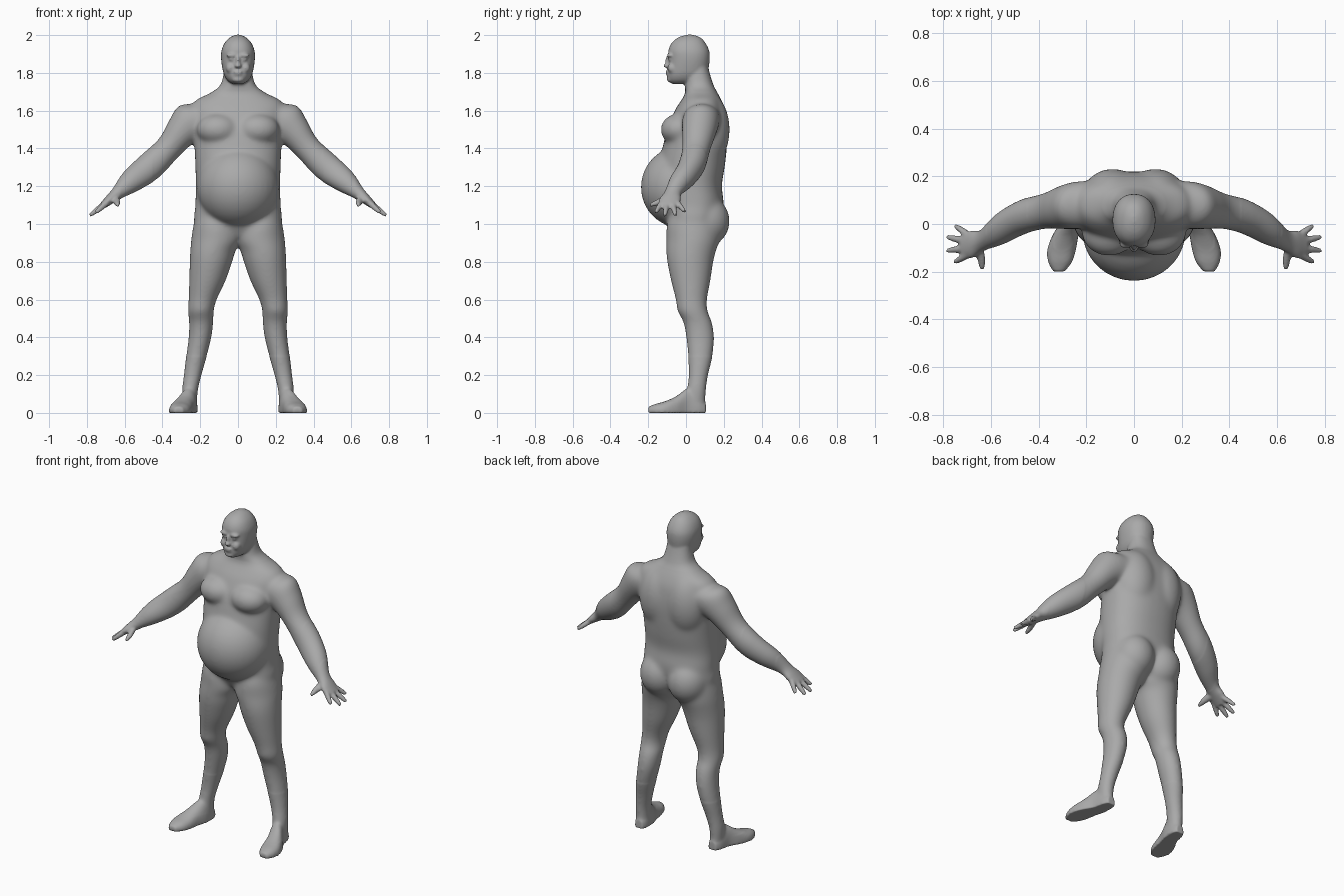
import bpy
import bmesh
from math import cos, sin, tau
from mathutils import Vector, Matrix

cube = bpy.data.objects.get("Cube")
if cube:
    bpy.data.objects.remove(cube)

X, Y, Z = Vector((1, 0, 0)), Vector((0, 1, 0)), Vector((0, 0, 1))
HAND_NORMAL = Vector((.69, 0, .72))
HAND_ALONG = Vector((.72, 0, -.69))
SIDES, STEPS = 32, 5
bm = bmesh.new()


def spline(a, b, c, d, t):
    """Smooth blend from b to c, one value at a time."""
    return [q + t * (r - p + t * (2 * p - 5 * q + 4 * r - s + t * (3 * (q - r) + s - p))) / 2
            for p, q, r, s in zip(a, b, c, d)]


def rounded(v, power):
    return abs(v) ** (2 / power) * (1 if v > 0 else -1)


def loft(rings, u, v, power=2):
    """Closed skin over rings of (x, y, z, radius along u, radius along v)."""
    padded = [rings[0], *rings, rings[-1]]
    fine = [spline(*padded[i:i + 4], k / STEPS)
            for i in range(len(rings) - 1) for k in range(STEPS)] + [rings[-1]]
    loops = []
    for x, y, z, ru, rv in fine:
        loop = []
        for i in range(SIDES):
            a = tau * i / SIDES
            p = Vector((x, y, z)) + u * ru * rounded(cos(a), power) + v * rv * rounded(sin(a), power)
            p.z = max(p.z, 0)
            loop.append(bm.verts.new(p))
        loops.append(loop)
    for low, high in zip(loops, loops[1:]):
        for i in range(SIDES):
            j = (i + 1) % SIDES
            bm.faces.new((low[i], low[j], high[j], high[i]))
    bm.faces.new(loops[0])
    bm.faces.new(loops[-1])


def stack(levels, power=2):
    """Horizontal rings given as (z, left edge, right edge, front, back)."""
    loft([((a + b) / 2, (f + k) / 2, z, (b - a) / 2, (k - f) / 2)
          for z, a, b, f, k in levels], X, Y, power)


def centred(levels, power=2):
    """Horizontal rings given as (z, half width, front, back)."""
    stack([(z, -w, w, f, k) for z, w, f, k in levels], power)


def blob(centre, radii):
    matrix = Matrix.Translation(centre) @ Matrix.Diagonal((*radii, 1))
    bmesh.ops.create_uvsphere(bm, u_segments=SIDES, v_segments=SIDES // 2, radius=1, matrix=matrix)


# Leg
stack([(1.1, .05, .21, -.06, .16), (1, 0, .235, -.1, .18), (.92, -.02, .248, -.105, .18),
       (.86, .012, .253, -.105, .16), (.8, .03, .256, -.1, .145), (.7, .065, .259, -.08, .13),
       (.6, .112, .262, -.055, .112), (.54, .128, .266, -.046, .115), (.48, .13, .26, -.015, .138),
       (.4, .14, .262, 0, .15), (.3, .165, .275, .01, .141), (.2, .193, .287, .014, .117),
       (.12, .212, .296, .005, .106), (.04, .217, .292, 0, .102)])

# Foot, from heel to toes
loft([(x, y, .01, w, h) for y, x, w, h in (
    (.105, .253, .025, .04), (.07, .255, .04, .08), (.01, .263, .046, .12), (-.05, .288, .055, .08),
    (-.11, .304, .06, .052), (-.16, .31, .05, .038), (-.2, .315, .024, .022))], X, Z, 2.4)

# Arm and palm
loft([(.14, .09, 1.58, .07, .09), (.23, .08, 1.55, .112, .1), (.3, .07, 1.49, .09, .092),
      (.37, .055, 1.4, .072, .076), (.465, .03, 1.305, .077, .073), (.56, -.02, 1.23, .065, .068),
      (.635, -.068, 1.165, .037, .046), (.68, -.085, 1.128, .026, .058),
      (.718, -.09, 1.095, .018, .052)], HAND_NORMAL, Y)

# Fingers and thumb
for base_y, x, y, z in ((-.05, .75, -.008, 1.065), (-.075, .784, -.055, 1.045),
                        (-.1, .785, -.112, 1.045), (-.125, .753, -.16, 1.06)):
    base, tip = Vector((.69, base_y, 1.118)), Vector((x, y, z))
    loft([(*base.lerp(tip, t), r, r) for t, r in ((0, .017), (.6, .015), (1, .01))], HAND_NORMAL, Y)
loft([(.655, -.09, 1.14, .02, .024), (.64, -.15, 1.115, .016, .018),
      (.637, -.19, 1.1, .01, .01)], HAND_NORMAL, HAND_ALONG)

# Buttock, chest and shoulder blade
blob((.095, .105, 1.015), (.12, .127, .135))
blob((.105, -.035, 1.5), (.115, .1, .085))
blob((.09, .11, 1.5), (.13, .122, .2))

# Cheek, brow and eyelid
blob((.04, -.07, 1.825), (.025, .028, .028))
blob((.033, -.085, 1.892), (.03, .017, .011))
blob((.033, -.08, 1.872), (.017, .016, .009))

# Mirror all paired parts
copy = bmesh.ops.duplicate(bm, geom=bm.verts[:] + bm.edges[:] + bm.faces[:])
twins = [g for g in copy["geom"] if isinstance(g, bmesh.types.BMVert)]
bmesh.ops.scale(bm, vec=(-1, 1, 1), verts=twins)

# Trunk
centred([(.93, .1, -.06, .13), (1, .225, -.1, .18), (1.1, .226, -.115, .2), (1.2, .224, -.13, .19),
         (1.3, .226, -.14, .205), (1.4, .23, -.125, .216), (1.5, .235, -.1, .22),
         (1.6, .25, -.06, .208), (1.655, .225, -.025, .188), (1.69, .155, -.005, .17),
         (1.73, .098, -.005, .148), (1.79, .077, 0, .128), (1.86, .07, .01, .11)], 2.3)

# Belly
blob((0, -.03, 1.195), (.218, .21, .215))

# Head
centred([(1.742, .03, -.075, .04), (1.76, .056, -.094, .09), (1.79, .074, -.1, .113),
         (1.83, .084, -.095, .121), (1.88, .09, -.092, .126), (1.92, .087, -.093, .122),
         (1.96, .07, -.075, .102), (1.988, .042, -.04, .075), (2.002, .012, .005, .035)], 2.2)

# Nose, lips and chin
blob((0, -.095, 1.858), (.011, .016, .035))
blob((0, -.098, 1.838), (.02, .022, .013))
blob((0, -.09, 1.806), (.029, .02, .007))
blob((0, -.088, 1.793), (.026, .02, .007))
blob((0, -.082, 1.765), (.032, .02, .016))

bmesh.ops.recalc_face_normals(bm, faces=bm.faces[:])
mesh = bpy.data.meshes.new("body")
bm.to_mesh(mesh)
bm.free()
body = bpy.data.objects.new("body", mesh)
bpy.context.collection.objects.link(body)
bpy.context.view_layer.objects.active = body
body.select_set(True)

# Fuse the parts into one skin
fuse = body.modifiers.new("fuse", "REMESH")
fuse.mode = "VOXEL"
fuse.voxel_size = .0065
bpy.ops.object.modifier_apply(modifier=fuse.name)

# Soften the joins, most on the trunk and limbs, least on face and hands
bm = bmesh.new()
bm.from_mesh(mesh)
for rounds, reach, bottom, top in ((3, 1, -1, 3), (12, .62, .06, 1.74), (20, .45, .3, 1.7)):
    soft = [v for v in bm.verts if abs(v.co.x) < reach and bottom < v.co.z < top]
    for _ in range(rounds):
        bmesh.ops.smooth_vert(bm, verts=soft, factor=.5, use_axis_x=True, use_axis_y=True, use_axis_z=True)
bm.to_mesh(mesh)
bm.free()
bpy.ops.object.shade_smooth()

# Plain grey skin
skin = bpy.data.materials.new("grey_skin")
skin.use_nodes = True
grey = (.4, .4, .4, 1)
skin.diffuse_color = grey
skin.node_tree.nodes["Principled BSDF"].inputs["Base Color"].default_value = grey
mesh.materials.clear()
mesh.materials.append(skin)
